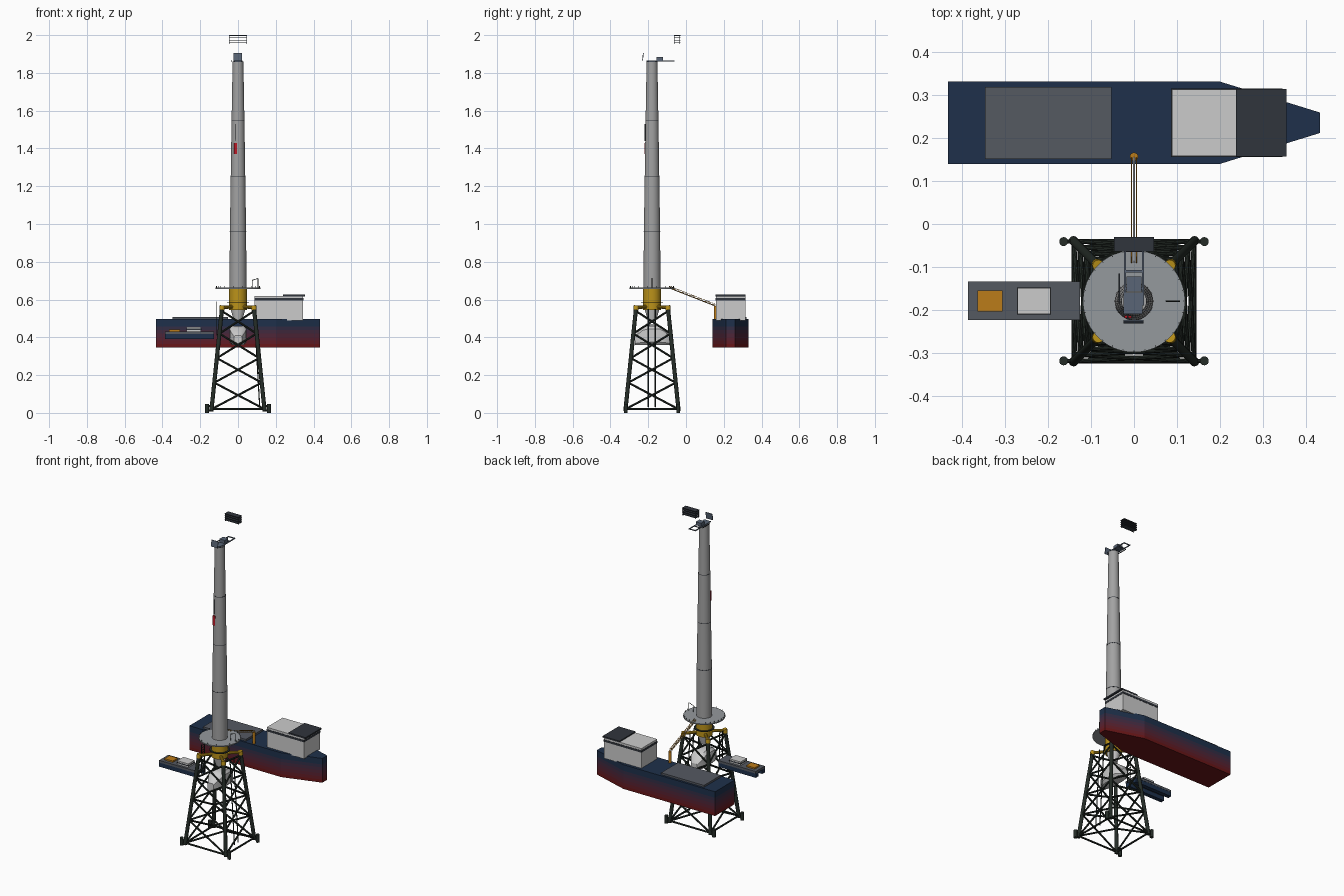
import bpy, bmesh, math
from mathutils import Vector

if "Cube" in bpy.data.objects:
    bpy.data.objects.remove(bpy.data.objects["Cube"])

CY = -0.18  # tower axis in y


def mat(name, r, g, b):
    m = bpy.data.materials.new(name)
    m.diffuse_color = (r, g, b, 1)
    m.use_nodes = True
    m.node_tree.nodes["Principled BSDF"].inputs["Base Color"].default_value = m.diffuse_color
    return m


STEEL = mat("dark_steel", .018, .025, .02)
YELLOW = mat("yellow", .5, .29, .01)
ORANGE = mat("orange", .5, .2, .01)
NAVY = mat("navy", .013, .03, .07)
DECK = mat("deck_grey", .09, .1, .12)
DARK = mat("charcoal", .03, .035, .045)
WHITE = mat("white", .6, .61, .61)
GREY = mat("tower_grey", .36, .36, .36)
PLATE = mat("platform_grey", .3, .32, .34)
BLUEGREY = mat("panel_blue_grey", .1, .13, .18)
RED = mat("red", .5, .01, .02)


def make(name, bm, m, smooth=False):
    bmesh.ops.recalc_face_normals(bm, faces=bm.faces)
    me = bpy.data.meshes.new(name)
    bm.to_mesh(me)
    bm.free()
    ob = bpy.data.objects.new(name, me)
    bpy.context.collection.objects.link(ob)
    me.materials.append(m)
    if smooth:
        bpy.context.view_layer.objects.active = ob
        ob.select_set(True)
        bpy.ops.object.shade_smooth_by_angle(angle=math.radians(35))
        ob.select_set(False)
    return ob


def add_box(bm, x0, x1, y0, y1, z0, z1):
    vs = bmesh.ops.create_cube(bm, size=1)["verts"]
    for v in vs:
        v.co = Vector(((x0 + x1) / 2 + v.co.x * (x1 - x0), (y0 + y1) / 2 + v.co.y * (y1 - y0),
                       (z0 + z1) / 2 + v.co.z * (z1 - z0)))


def boxes(name, m, *dims):
    bm = bmesh.new()
    for d in dims:
        add_box(bm, *d)
    return make(name, bm, m)


def tubes(name, m, segs, r, n=10):
    """cylinders between point pairs"""
    bm = bmesh.new()
    for a, b in segs:
        a, b = Vector(a), Vector(b)
        vs = bmesh.ops.create_cone(bm, cap_ends=True, segments=n, radius1=r, radius2=r, depth=(b - a).length)["verts"]
        q = (b - a).to_track_quat('Z', 'Y')
        for v in vs:
            v.co = q @ v.co + (a + b) / 2
    return make(name, bm, m, True)


def lathe(name, m, prof, n=40, cx=0, cy=CY):
    """closed solid of revolution about z from (radius, z) points"""
    bm = bmesh.new()
    rings = [[bm.verts.new((cx + r * math.cos(2 * math.pi * i / n), cy + r * math.sin(2 * math.pi * i / n), z))
              for i in range(n)] for r, z in prof]
    for a, b in zip(rings, rings[1:]):
        for i in range(n):
            bm.faces.new((a[i], a[(i + 1) % n], b[(i + 1) % n], b[i]))
    bm.faces.new(rings[0])
    bm.faces.new(rings[-1])
    return make(name, bm, m, True)


# jacket: four battered legs with X bracing
CORNERS = [(-1, -1), (1, -1), (1, 1), (-1, 1)]


def leg_at(c, z):
    h = .14 + (.085 - .14) * (z - .02) / .53
    return (c[0] * h, CY + c[1] * h, z)


tubes("jacket_legs", STEEL, [(leg_at(c, .01), leg_at(c, .55)) for c in CORNERS], .011, 14)
levels = [.02, .16, .29, .42, .54]
braces = []
for i in range(4):
    a, b = CORNERS[i], CORNERS[(i + 1) % 4]
    braces.append((leg_at(a, .02), leg_at(b, .02)))
    for z0, z1 in zip(levels, levels[1:]):
        braces += [(leg_at(a, z0), leg_at(b, z1)), (leg_at(b, z0), leg_at(a, z1))]
tubes("jacket_braces", STEEL, braces, .0055)
tubes("pile_sleeves", STEEL, [((s * .164, CY + t * .139, 0), (s * .164, CY + t * .139, .048)) for s, t in CORNERS], .0105, 14)
tubes("sleeve_brackets", STEEL, [((s * .137, CY + t * .139, z), (s * .164, CY + t * .139, z))
                                 for s, t in CORNERS for z in (.012, .036)], .005)
tubes("cable_tubes", STEEL, [((.085, y, .55), (.115, y, .03)) for y in (-.2, -.163)], .003)
ladder = [((-.115, y, .41), (-.115, y, .59)) for y in (-.195, -.165)]
ladder += [((-.115, -.195, .42 + .015 * i), (-.115, -.165, .42 + .015 * i)) for i in range(12)]
tubes("boat_landing_ladder", STEEL, ladder, .002, 6)

# transition piece
lathe("transition_piece", YELLOW, [(.047, .545), (.047, .66)])
lathe("transition_cone", WHITE, [(.022, .49), (.038, .545)])
tubes("transition_arms", YELLOW, [((s * .025, CY + t * .025, .562), (s * .088, CY + t * .088, .558)) for s, t in CORNERS], .009)
tubes("leg_caps", YELLOW, [(leg_at(c, .545), leg_at(c, .568)) for c in CORNERS], .0135, 14)
lathe("lower_walkway", STEEL, [(.058, .584), (.058, .588)])

# rounded white body hung inside the jacket
bm = bmesh.new()
secs = [(-.27, .02, .36, .41), (-.23, .042, .36, .45), (-.2, .045, .36, .46), (-.14, .045, .36, .46),
        (-.11, .042, .36, .44), (-.08, .02, .36, .40)]
rings = []
for y, hx, z0, z1 in secs:
    k = .3
    dz = (z1 - z0) / 2
    pts = [(1, 1 - k), (1 - k, 1), (k - 1, 1), (-1, 1 - k), (-1, k - 1), (k - 1, -1), (1 - k, -1), (1, k - 1)]
    rings.append([bm.verts.new((px * hx, y, (z0 + z1) / 2 + pz * dz)) for px, pz in pts])
for a, b in zip(rings, rings[1:]):
    for i in range(8):
        bm.faces.new((a[i], a[(i + 1) % 8], b[(i + 1) % 8], b[i]))
bm.faces.new(rings[0])
bm.faces.new(rings[-1])
make("inner_housing", bm, WHITE, True)

# tower with flange seams
lathe("tower", GREY, [(.045, .66), (.043, .96), (.0385, 1.25), (.034, 1.55), (.0285, 1.86)], 48)
for i, (r, z) in enumerate([(.0437, .96), (.0392, 1.25), (.0347, 1.55), (.0295, 1.858)]):
    lathe(f"tower_flange_{i}", DARK, [(r, z - .0015), (r, z + .0015)], 48)
boxes("tower_marking", RED, (-.022, -.006, -.219, -.2135, 1.37, 1.43))
boxes("tower_marking_strip", DARK, (-.016, -.013, -.219, -.213, 1.44, 1.53))

# working platform, railing and davit
lathe("work_platform", PLATE, [(.119, .656), (.119, .663)], 48)
N = 28
circle = [(.116 * math.cos(2 * math.pi * i / N), CY + .116 * math.sin(2 * math.pi * i / N)) for i in range(N)]
tubes("platform_stanchions", STEEL, [((x, y, .66), (x, y, .672)) for x, y in circle], .0012, 6)
tubes("platform_davit", STEEL, [((.075, CY, .66), (.075, CY, .702)), ((.075, CY, .702), (.106, CY, .712)),
                                ((.106, CY, .712), (.106, CY, .665))], .0018, 6)

# tower top frame, panel and floating radiator
Y0, Y1, Z = -.19, -.06, 1.86
boxes("top_frame", BLUEGREY, *[(x - .0025, x + .0025, Y0, Y1, Z, Z + .005) for x in (-.021, .021)],
      *[(-.021, .021, y - .0025, y + .0025, Z, Z + .005) for y in (-.0625, -.11, -.15)])
boxes("top_plate", BLUEGREY, (-.024, .02, -.21, -.16, 1.861, 1.866))
boxes("top_unit", BLUEGREY, (-.018, .018, -.157, -.122, 1.864, 1.885))
boxes("top_side_bar", DARK, (-.036, -.033, -.185, -.115, 1.861, 1.865))
panel = boxes("top_panel", BLUEGREY, (-.024, .022, -.002, .002, -.02, .02))
panel.location = (0, -.228, 1.885)
panel.rotation_euler = (math.radians(-7), 0, 0)
boxes("radiator_slats", DARK, *[(-.047, .047, -.064, -.03, z, z + .004) for z in (1.958, 1.971, 1.984, 1.996)])
boxes("radiator_posts", DARK, *[(x - .0015, x + .0015, y - .0015, y + .0015, 1.952, 2.0)
                                for x in (-.044, .044) for y in (-.06, -.034)])

# ship hull in colour bands, red keel to navy rail
plan = [(-.433, .14), (.2, .14), (.433, .212), (.433, .26), (.2, .332), (-.433, .332)]
B = 8
bm = bmesh.new()
rings = [[bm.verts.new((x, y, .345 + .151 * k / B)) for x, y in plan] for k in range(B + 1)]
bands = {}
for k in range(B):
    for i in range(6):
        a, b = rings[k], rings[k + 1]
        bm.faces.new((a[i], a[(i + 1) % 6], b[(i + 1) % 6], b[i])).material_index = k
bm.faces.new(rings[0]).material_index = 0
bm.faces.new(rings[-1]).material_index = B - 1
top, low = Vector((.013, .03, .07)), Vector((.14, .008, .009))
cols = [mat(f"hull_band_{k}", *low.lerp(top, min(1, k / (B - 2)))) for k in range(B)]
hull = make("ship_hull", bm, cols[0])
for c in cols[1:]:
    hull.data.materials.append(c)

# ship deck and superstructure
boxes("cargo_deck", DECK, (-.347, -.052, .152, .319, .49, .508))
boxes("deckhouse", WHITE, (.088, .345, .158, .314, .49, .619))
boxes("deckhouse_windows", DARK, (.0865, .3465, .1565, .3155, .594, .607))
boxes("bridge_roof", DARK, (.238, .355, .157, .315, .617, .626))

# gangway from ship pedestal to the platform
lathe("gangway_pedestal", ORANGE, [(.0095, .49), (.0095, .566)], 20, 0, .157)
A, E = Vector((0, .155, .566)), Vector((0, -.09, .662))
up = Vector((0, 0, .01))
gang = []
for s in (-.006, .006):
    o = Vector((s, 0, 0))
    gang += [(A + o, E + o), (A + o + up, E + o + up)]
    for i in range(12):
        p, q = A.lerp(E, i / 12) + o, A.lerp(E, (i + 1) / 12) + o
        gang.append((p, q + up) if i % 2 else (p + up, q))
tubes("gangway_truss", ORANGE, gang, .0011, 6)
tubes("gangway_floor", WHITE, [(A, E)], .0025, 6)

# twin-hull crew boat
boxes("crew_boat_hulls", NAVY, (-.387, -.128, -.223, -.198, .392, .424), (-.387, -.128, -.16, -.135, .392, .424))
boxes("crew_boat_deck", DECK, (-.387, -.126, -.224, -.134, .418, .432))
boxes("crew_boat_cabin", WHITE, (-.272, -.195, -.21, -.149, .43, .455))
boxes("crew_boat_cabin_windows", DARK, (-.273, -.194, -.211, -.148, .44, .446))
boxes("crew_boat_cargo", ORANGE, (-.365, -.307, -.204, -.155, .43, .441))
